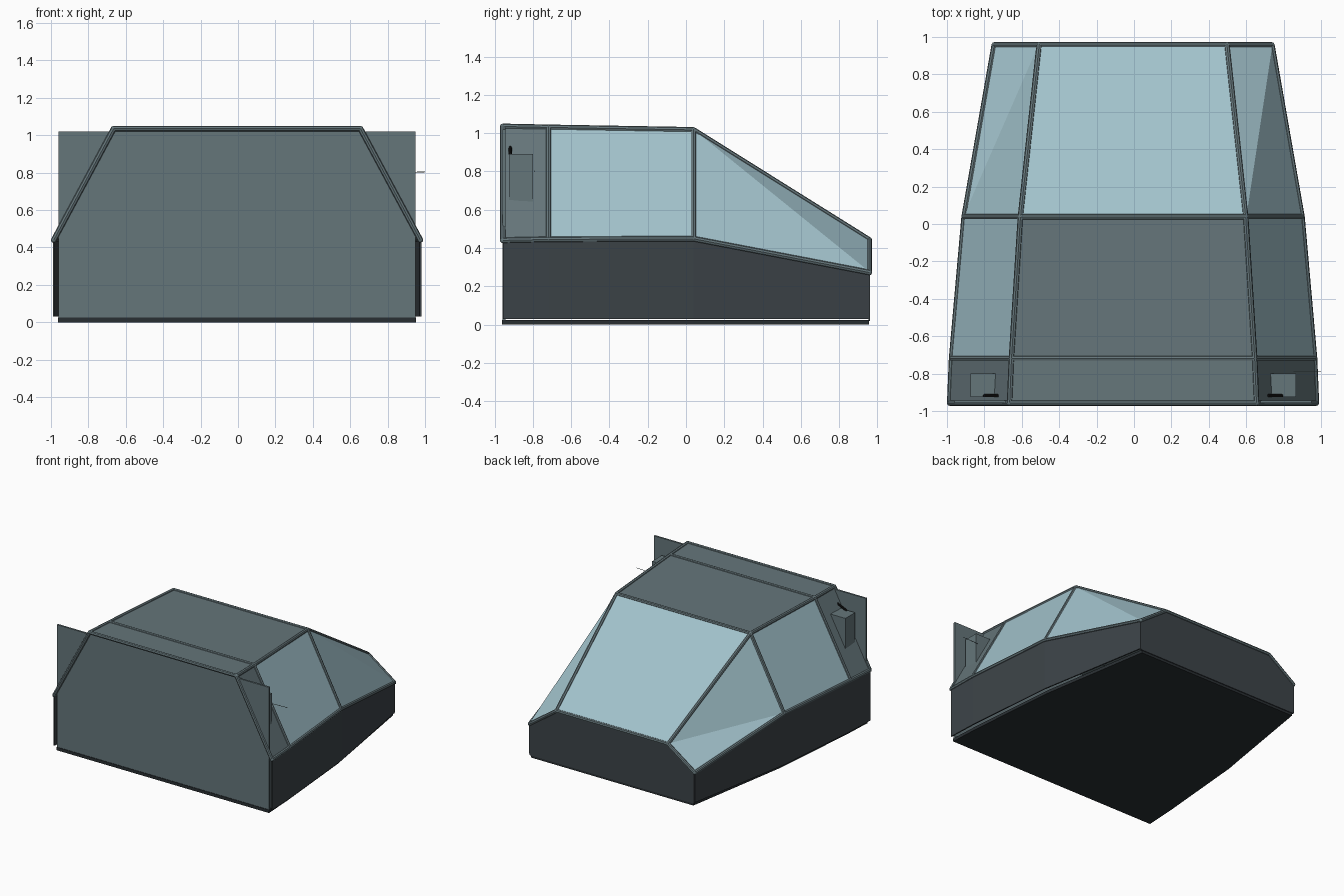
import bpy, bmesh
from mathutils import Vector

if "Cube" in bpy.data.objects:
    bpy.data.objects.remove(bpy.data.objects["Cube"])

OX = -0.005  # small sideways shift so the rod and rails are centred together


def mat(name, r, g, b):
    m = bpy.data.materials.new(name)
    m.diffuse_color = (r, g, b, 1)
    m.use_nodes = True
    m.node_tree.nodes["Principled BSDF"].inputs["Base Color"].default_value = m.diffuse_color
    return m


GREY = mat("painted_metal", 0.13, 0.18, 0.195)
DARK = mat("dark_panel", 0.045, 0.056, 0.064)
FLOOR = mat("floor_black", 0.022, 0.028, 0.032)
GLASS = mat("window_glass", 0.36, 0.54, 0.60)
BLACK = mat("black_rubber", 0.008, 0.008, 0.008)

# Cross-section stations, rear wall to nose: y, rail x, rail z, roof x, roof z
STATIONS = [(-0.957, 0.980, 0.44, 0.66, 1.035), (-0.718, 0.970, 0.445, 0.65, 1.03),
            (0.038, 0.903, 0.448, 0.602, 1.017), (0.957, 0.742, 0.272, 0.502, 0.442)]


def rail(i, s):
    y, x, z, _, _ = STATIONS[i]
    return Vector((s * x, y, z))


def roof(i, s):
    y, _, _, x, z = STATIONS[i]
    return Vector((s * x, y, z))


def foot(i, s, z=0.03):
    p = rail(i, s)
    p.z = z
    return p


def make(name, bm, material):
    bmesh.ops.recalc_face_normals(bm, faces=bm.faces)
    me = bpy.data.meshes.new(name)
    bm.to_mesh(me)
    bm.free()
    me.materials.append(material)
    ob = bpy.data.objects.new(name, me)
    ob.location.x = OX
    bpy.context.collection.objects.link(ob)
    return ob


def sheet(name, polys, material, thick=0.01):
    bm = bmesh.new()
    for poly in polys:
        bm.faces.new([bm.verts.new(p) for p in poly])
    bmesh.ops.remove_doubles(bm, verts=bm.verts, dist=1e-4)
    ob = make(name, bm, material)
    mod = ob.modifiers.new("thickness", 'SOLIDIFY')
    mod.thickness, mod.offset = thick, 0
    return ob


def box(name, lo, hi, material):
    bm = bmesh.new()
    bmesh.ops.create_cube(bm, size=1)
    lo, hi = Vector(lo), Vector(hi)
    for v in bm.verts:
        v.co = (lo + hi) / 2 + v.co * (hi - lo)
    return make(name, bm, material)


def tubes(name, segments, radius, material):
    bm = bmesh.new()
    for a, b in segments:
        d = b - a
        new = bmesh.ops.create_cone(bm, cap_ends=True, segments=8, radius1=radius,
                                    radius2=radius, depth=d.length)["verts"]
        q = d.to_track_quat('Z', 'Y')
        for v in new:
            v.co = q @ v.co + (a + b) / 2
    # rounded joints
    for p in {tuple(p) for seg in segments for p in seg}:
        new = bmesh.ops.create_icosphere(bm, subdivisions=2, radius=radius)["verts"]
        bmesh.ops.translate(bm, vec=p, verts=new)
    ob = make(name, bm, material)
    for o in bpy.context.selected_objects:
        o.select_set(False)
    ob.select_set(True)
    bpy.context.view_layer.objects.active = ob
    bpy.ops.object.shade_smooth_by_angle()
    return ob


# Floor slab, narrower than the side walls
outline = [(0.957, -0.962), (0.945, -0.718), (0.88, 0.038), (0.73, 0.955)]
outline += [(-x, y) for x, y in reversed(outline)]
bm = bmesh.new()
face = bm.faces.new([bm.verts.new((x, y, 0)) for x, y in outline])
top = bmesh.ops.extrude_face_region(bm, geom=[face])["geom"]
bmesh.ops.translate(bm, vec=(0, 0, 0.025),
                    verts=[v for v in top if isinstance(v, bmesh.types.BMVert)])
make("floor", bm, FLOOR)

# Rectangular rear bulkhead
box("rear_bulkhead", (-0.955, -0.958, 0.02), (0.955, -0.943, 1.02), GREY)

# Nose wall
sheet("nose_wall", [[foot(3, -1, 0.02), foot(3, 1, 0.02), rail(3, 1),
                     roof(3, 1), roof(3, -1), rail(3, -1)]], DARK)

# Roof and windscreen
sheet("roof", [[roof(i, -1), roof(i, 1), roof(i + 1, 1), roof(i + 1, -1)]
               for i in (0, 1)], GREY)
sheet("windscreen", [[roof(2, -1), roof(2, 1), roof(3, 1), roof(3, -1)]], GLASS)

frame = [(roof(i, -1), roof(i, 1)) for i in range(4)]
for s, side in ((-1, "left"), (1, "right")):
    # Lower side walls
    sheet(side + "_side_wall", [[foot(i, s), foot(i + 1, s), rail(i + 1, s), rail(i, s)]
                                for i in range(3)], DARK)
    # Upper panel and windows
    sheet(side + "_rear_panel", [[rail(0, s), rail(1, s), roof(1, s), roof(0, s)]], GREY)
    sheet(side + "_window", [[rail(1, s), rail(2, s), roof(2, s), roof(1, s)]], GLASS)
    a, b, c, d = rail(2, s), rail(3, s), roof(3, s), roof(2, s)
    tris = [[a, b, d], [b, c, d]] if s > 0 else [[a, b, c], [a, c, d]]
    sheet(side + "_front_window", tris, GLASS)
    # Frame tubes
    frame += [(rail(i, s), roof(i, s)) for i in range(4)]
    for i in range(3):
        frame += [(rail(i, s), rail(i + 1, s)), (roof(i, s), roof(i + 1, s))]
    # Equipment box with black handle
    lo, hi = sorted((s * 0.73, s * 0.87))
    box(side + "_equipment_box", (lo, -0.925, 0.64), (hi, -0.80, 0.89), GREY)
    tubes(side + "_box_handle", [(Vector((s * 0.72, -0.918, 0.925)),
                                  Vector((s * 0.795, -0.918, 0.89)))], 0.008, BLACK)
tubes("frame", frame, 0.015, GREY)

# Thin rod on the right box
tubes("side_rod", [(Vector((0.86, -0.79, 0.80)), Vector((1.002, -0.79, 0.804)))], 0.002, GREY)
